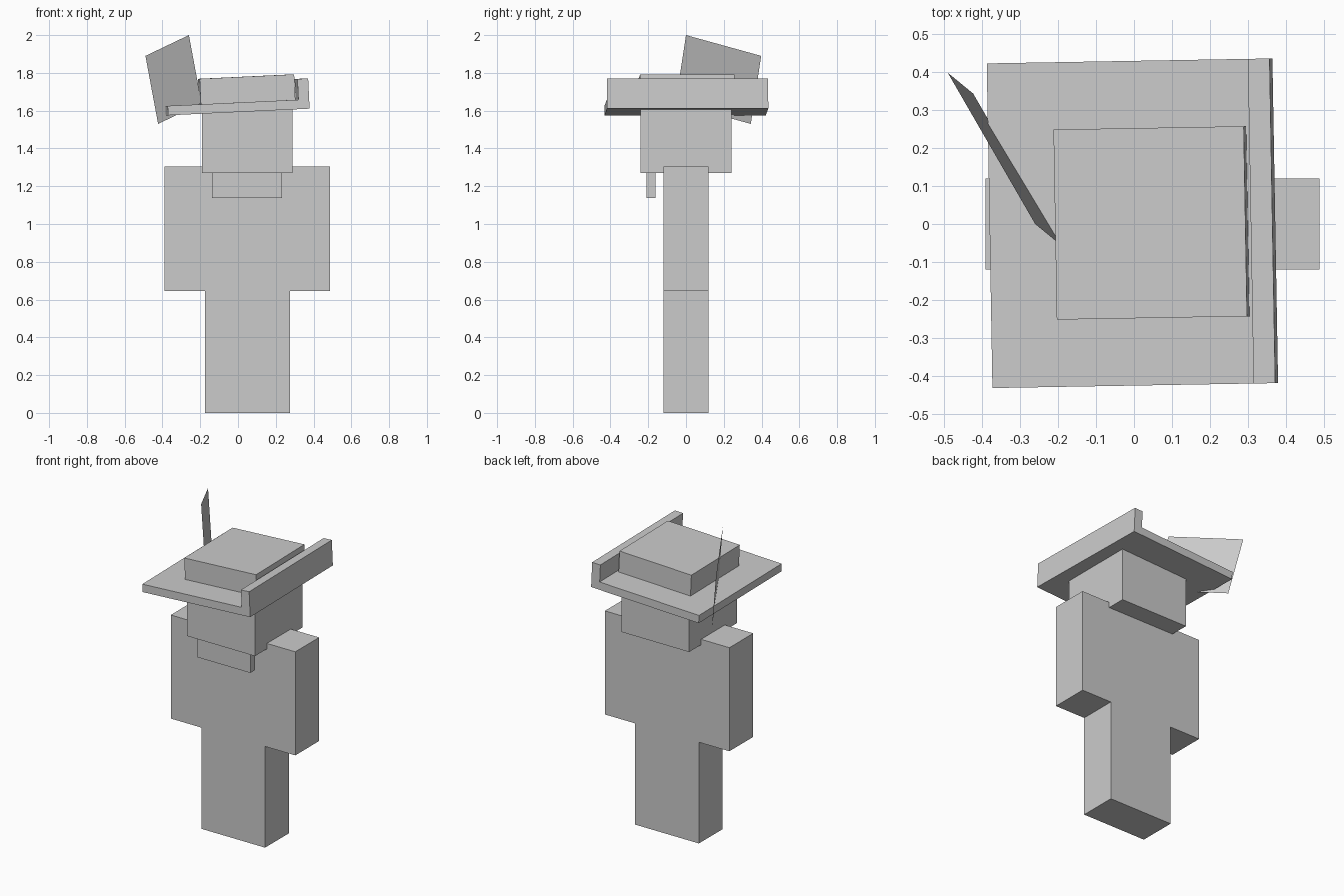
import bpy, bmesh, math
from mathutils import Matrix, Vector

if "Cube" in bpy.data.objects:
    bpy.data.objects.remove(bpy.data.objects["Cube"])

grey = bpy.data.materials.new("plain grey")
grey.diffuse_color = (0.6, 0.6, 0.6, 1)
grey.use_nodes = True
grey.node_tree.nodes["Principled BSDF"].inputs["Base Color"].default_value = grey.diffuse_color


def finish(name, bm):
    mesh = bpy.data.meshes.new(name)
    bm.to_mesh(mesh)
    bm.free()
    mesh.materials.append(grey)
    obj = bpy.data.objects.new(name, mesh)
    bpy.context.collection.objects.link(obj)
    return obj


def box(name, x, y, z, frame=Matrix()):
    """Box spanning the given (low, high) ranges inside a frame."""
    bm = bmesh.new()
    bmesh.ops.create_cube(bm, size=1)
    mid = Vector([(a + b) / 2 for a, b in (x, y, z)])
    size = [b - a for a, b in (x, y, z)]
    bmesh.ops.transform(bm, verts=bm.verts,
                        matrix=Matrix.Translation(mid) @ Matrix.Diagonal((*size, 1)))
    obj = finish(name, bm)
    obj.matrix_world = frame
    return obj


# Body
box("legs", (-0.175, 0.275), (-0.12, 0.12), (0, 0.645))
box("torso", (-0.39, 0.488), (-0.12, 0.12), (0.645, 1.305))
box("head", (-0.19, 0.288), (-0.24, 0.24), (1.27, 1.72))
box("beard", (-0.138, 0.234), (-0.21, -0.162), (1.137, 1.27))

# Tilted hat: brim, folded-up side and crown share one frame
hat = (Matrix.Translation((-0.003, 0.002, 1.593))
       @ Matrix.Rotation(math.radians(1), 4, "Z")
       @ Matrix.Rotation(math.radians(-2.7), 4, "Y"))
box("hat_brim", (-0.375, 0.375), (-0.427, 0.427), (0, 0.05), hat)
box("hat_upturned_side", (0.318, 0.375), (-0.427, 0.427), (0.05, 0.16), hat)
box("hat_crown", (-0.196, 0.305), (-0.25, 0.25), (0.05, 0.185), hat)

# Feather: a single flat sheet leaning against the crown
bm = bmesh.new()
top, outer, low = (Vector(p) for p in
                   ((-0.26, 0, 2.0), (-0.49, 0.398, 1.89), (-0.423, 0.343, 1.53)))
bm.faces.new([bm.verts.new(p) for p in (top, outer, low, top + low - outer)])
finish("feather", bm)
